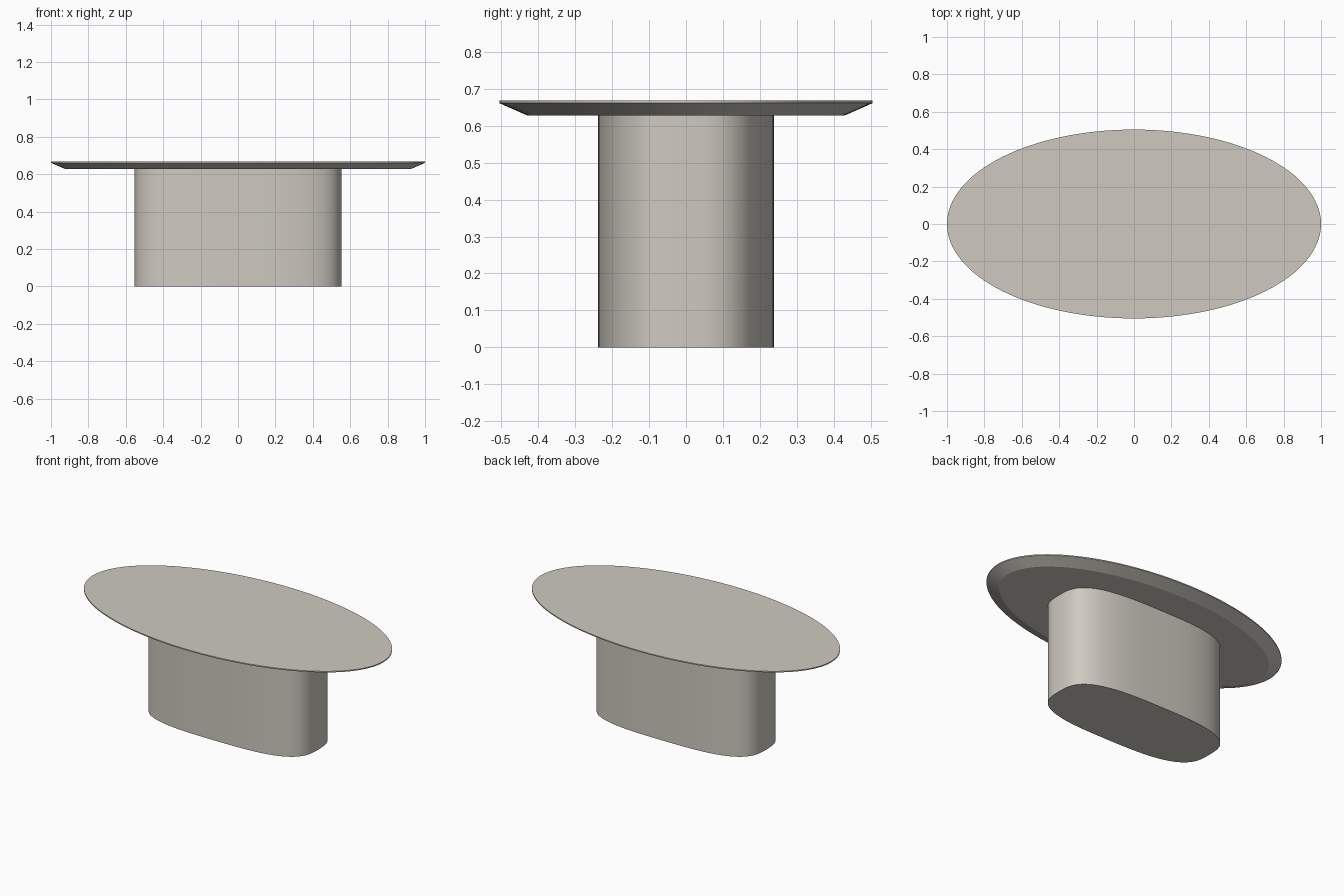
import bpy, bmesh, math

if "Cube" in bpy.data.objects:
    bpy.data.objects.remove(bpy.data.objects["Cube"])

mat = bpy.data.materials.new("warm light grey")
mat.diffuse_color = (0.62, 0.59, 0.53, 1)
mat.use_nodes = True
mat.node_tree.nodes["Principled BSDF"].inputs["Base Color"].default_value = mat.diffuse_color


def ring(a, b, z, n, segs):
    """Superellipse outline; n = 2 is a plain ellipse."""
    pts = []
    for i in range(segs):
        t = 2 * math.pi * i / segs
        c, s = math.cos(t), math.sin(t)
        pts.append((a * math.copysign(abs(c) ** (2 / n), c),
                    b * math.copysign(abs(s) ** (2 / n), s), z))
    return pts


def loft(name, rings):
    """Join stacked outlines with walls and cap both ends."""
    bm = bmesh.new()
    loops = [[bm.verts.new(p) for p in r] for r in rings]
    for lo, hi in zip(loops, loops[1:]):
        for i in range(len(lo)):
            j = (i + 1) % len(lo)
            bm.faces.new((lo[i], lo[j], hi[j], hi[i]))
    bm.faces.new(loops[0][::-1])
    bm.faces.new(loops[-1])
    me = bpy.data.meshes.new(name)
    bm.to_mesh(me)
    bm.free()
    me.materials.append(mat)
    ob = bpy.data.objects.new(name, me)
    bpy.context.collection.objects.link(ob)
    bpy.ops.object.select_all(action='DESELECT')
    ob.select_set(True)
    bpy.context.view_layer.objects.active = ob
    bpy.ops.object.shade_smooth_by_angle(angle=math.radians(20))
    return ob


# Oval top with a thin rim and a bevelled underside
loft("table_top", [ring(0.925, 0.43, 0.628, 2, 128),
                   ring(1.0, 0.505, 0.661, 2, 128),
                   ring(1.0, 0.505, 0.668, 2, 128)])

# Rounded pedestal
loft("pedestal", [ring(0.554, 0.238, 0.0, 3.1, 128),
                  ring(0.554, 0.238, 0.628, 3.1, 128)])
